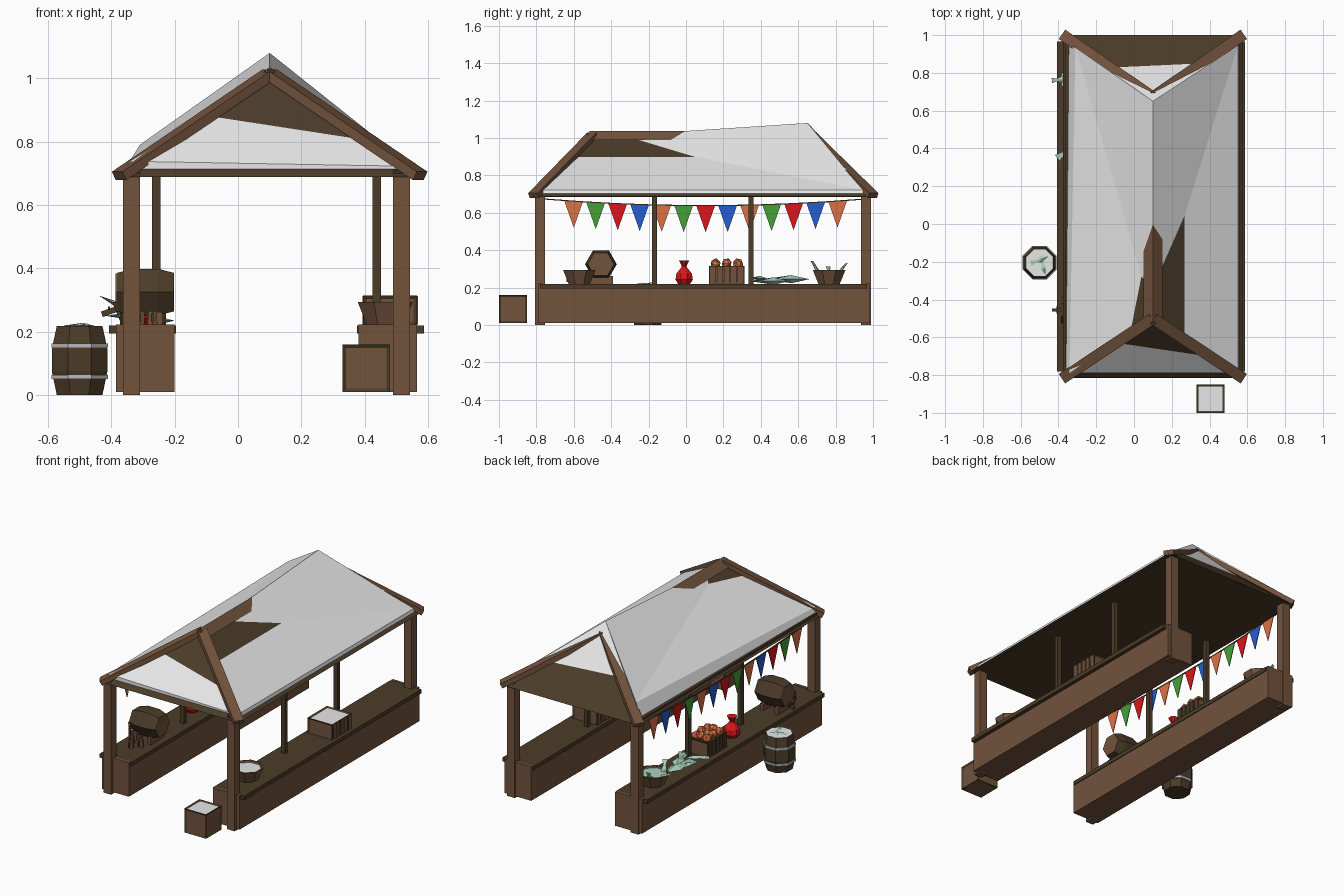
import bpy, bmesh, math
from mathutils import Vector, Matrix

if "Cube" in bpy.data.objects:
    bpy.data.objects.remove(bpy.data.objects["Cube"])


def material(name, r, g, b):
    m = bpy.data.materials.new(name)
    m.use_nodes = True
    m.diffuse_color = (r, g, b, 1)
    m.node_tree.nodes["Principled BSDF"].inputs["Base Color"].default_value = (r, g, b, 1)
    return m


CANVAS = material("canvas white", .8, .8, .8)
WOOD = material("brown wood", .17, .087, .046)
DARK = material("dark wood", .072, .045, .022)
RED = material("red cloth", .7, .008, .01)
ORANGE = material("orange", .72, .17, .06)
GREEN = material("green cloth", .06, .35, .04)
BLUE = material("blue cloth", .017, .11, .65)
FISH = material("pale fish green", .4, .63, .5)
METAL = material("hoop grey", .5, .5, .5)


def finish(name, bm, *mats):
    bmesh.ops.recalc_face_normals(bm, faces=bm.faces)
    mesh = bpy.data.meshes.new(name)
    bm.to_mesh(mesh)
    bm.free()
    for m in mats:
        mesh.materials.append(m)
    ob = bpy.data.objects.new(name, mesh)
    bpy.context.collection.objects.link(ob)
    return ob


def box(name, x, y, z, mat):
    """Box from (min, max) ranges."""
    bm = bmesh.new()
    bmesh.ops.create_cube(bm, size=1)
    for v in bm.verts:
        v.co = [(a + b) / 2 + c * (b - a) for (a, b), c in zip((x, y, z), v.co)]
    return finish(name, bm, mat)


def beam(name, a, b, width, thick, mat):
    """Flat bar between two points, lying on its wide face."""
    a, b = Vector(a), Vector(b)
    d = (b - a).normalized()
    side = d.cross(Vector((0, 0, 1))).normalized()
    up = side.cross(d)
    rot = Matrix((d, side, up)).transposed().to_4x4()
    bm = bmesh.new()
    bmesh.ops.create_cube(bm, size=1)
    bmesh.ops.scale(bm, vec=((b - a).length, width, thick), verts=bm.verts)
    bmesh.ops.transform(bm, matrix=Matrix.Translation((a + b) / 2) @ rot, verts=bm.verts)
    return finish(name, bm, mat)


def lathe(name, profile, sides, loc, mat, cap=None, axis_x=False):
    """Faceted turned part from (radius, height) points, ends closed."""
    bm = bmesh.new()
    rings = []
    for r, h in profile:
        angles = [2 * math.pi * (i + .5) / sides for i in range(sides)]
        rings.append([bm.verts.new((r * math.cos(t), r * math.sin(t), h)) for t in angles])
    for lo, hi in zip(rings, rings[1:]):
        for i in range(sides):
            j = (i + 1) % sides
            bm.faces.new((lo[i], lo[j], hi[j], hi[i]))
    bm.faces.new(rings[0])
    bm.faces.new(rings[-1]).material_index = 1 if cap else 0
    if axis_x:
        bmesh.ops.rotate(bm, matrix=Matrix.Rotation(math.pi / 2, 3, 'Y'), verts=bm.verts)
    ob = finish(name, bm, mat, *([cap] if cap else []))
    ob.location = loc
    return ob


def sheet(name, points, faces, *mats):
    bm = bmesh.new()
    vs = [bm.verts.new(p) for p in points]
    for f in faces:
        bm.faces.new([vs[i] for i in f])
    return finish(name, bm, *mats)


def crate(name, x, y, z, top):
    """Dark framed crate with inset panels."""
    bm = bmesh.new()
    bmesh.ops.create_cube(bm, size=1)
    for v in bm.verts:
        v.co = [(a + b) / 2 + c * (b - a) for (a, b), c in zip((x, y, z), v.co)]
    bm.normal_update()
    sides = list(bm.faces)
    bmesh.ops.inset_individual(bm, faces=sides, thickness=.016, depth=-.006)
    for f in sides:
        f.material_index = 2 if f.normal.z > .5 else 1
    return finish(name, bm, DARK, WOOD, top)


def fish(name, loc, length, direction):
    """Flat diamond body with a tail fin."""
    bm = bmesh.new()
    outline = ((.5, 0, 0), (.1, .17, 0), (-.3, .03, 0), (-.5, .14, 0), (-.5, -.14, 0), (-.3, -.03, 0), (.1, -.17, 0))
    rim = [bm.verts.new(p) for p in outline]
    for h in (.09, -.09):
        hub = bm.verts.new((.1, 0, h))
        for i in range(len(rim)):
            bm.faces.new((rim[i], rim[(i + 1) % len(rim)], hub))
    ob = finish(name, bm, FISH)
    ob.location, ob.scale = loc, (length,) * 3
    ob.rotation_euler = Vector(direction).to_track_quat('X', 'Z').to_euler()
    return ob


CX = .09  # centre line between the two counters

# Counters, posts and eave beams on both sides
for s, side in ((-1, "right"), (1, "left")):
    def span(a, b):
        return tuple(sorted((CX + s * a, CX + s * b)))
    box(side + "_counter_base", span(.29, .475), (-.775, .97), (.01, .197), WOOD)
    box(side + "_counter_top", span(.285, .498), (-.78, .967), (.195, .22), DARK)
    for end, y in (("front", -.79), ("back", .965)):
        box(f"{side}_{end}_counter_end", span(.29, .475), (y, y + .018), (.01, .222), WOOD)
    for end, y in (("front", -.808), ("back", .935)):
        box(f"{side}_{end}_post", span(.4, .453), (y, y + .053), (0, .7), WOOD)
    for i, y in enumerate((-.183, .335)):
        box(f"{side}_thin_post_{i}", span(.335, .362), (y, y + .027), (.21, .7), DARK)
    box(side + "_eave_beam", span(.4, .453), (-.8, .98), (.685, .71), DARK)

# Wooden hip roof
X0, X1, Y0, Y1, RX, RZ = -.375, .575, -.815, 1, .1, 1.015
corners = [(X0, Y0, .688), (X1, Y0, .688), (X1, Y1, .688), (X0, Y1, .688)]
ridge = [(RX, -.5, RZ), (RX, .67, RZ)]
sheet("wooden_roof", corners + ridge,
      [(3, 2, 1, 0), (0, 1, 4), (1, 2, 5, 4), (2, 3, 5), (3, 0, 4, 5)], DARK)
for i, c in enumerate(corners):
    tip = ridge[i // 2]
    beam(f"hip_rafter_{i}", Vector(c) + Vector((0, 0, .004)), tip, .06, .03, WOOD)
sheet("ridge_cap", [(RX + dx, y, RZ + dz) for y in (-.515, .67)
                    for dx, dz in ((-.05, -.025), (0, .022), (.05, -.025))],
      [(0, 1, 4, 3), (1, 2, 5, 4), (0, 2, 1), (3, 4, 5), (0, 3, 5, 2)], WOOD)

# Canvas draped unevenly over the roof
sheet("canvas_cover",
      [(.1, -.49, 1.005), (.1, .65, 1.08), (.55, -.79, .722), (.55, .945, .722),
       (-.342, -.79, .738), (-.31, .935, .79), (-.36, -.79, .715), (-.345, .945, .712),
       (.556, -.79, .702), (.556, .945, .702)],
      [(0, 2, 3), (0, 3, 1), (0, 1, 5), (0, 5, 4), (4, 5, 7, 6),
       (0, 4, 2), (1, 3, 7), (1, 7, 5), (2, 8, 9, 3), (4, 6, 8, 2)], CANVAS)

# String of pennants
def sag(y):
    return .638 + .035 * ((y - .1) / .85) ** 2


steps = [-.76 + i * .19 for i in range(10)]
for i, (a, b) in enumerate(zip(steps, steps[1:])):
    beam(f"pennant_string_{i}", (-.345, a, sag(a)), (-.345, b, sag(b)), .006, .006, DARK)
for i in range(13):
    y = -.6 + i * .1175
    z = sag(y)
    sheet(f"pennant_{i}", [(-.347, y - .05, z), (-.347, y + .05, z), (-.347, y, z - .142),
                           (-.343, y - .05, z), (-.343, y + .05, z), (-.343, y, z - .142)],
          [(0, 1, 2), (5, 4, 3), (0, 3, 4, 1), (1, 4, 5, 2), (2, 5, 3, 0)],
          (ORANGE, GREEN, RED, BLUE)[i % 4])

# Standing barrel with hoops
BARREL = (-.5, -.205, 0)
lathe("barrel", [(.078, 0), (.095, .075), (.095, .145), (.078, .218)], 8, BARREL, DARK, CANVAS)
for i, z in enumerate((.05, .15)):
    lathe(f"barrel_hoop_{i}", [(.085, z), (.0965, z), (.0965, z + .013), (.085, z + .013)], 8, BARREL, METAL)
fish("barrel_fish_a", (-.5, -.19, .219), .1, (1, .4, 0))
fish("barrel_fish_b", (-.48, -.23, .219), .08, (.3, -1, 0))

# Keg lying on a cradle, with tap and tankards
lathe("keg", [(.07, -.09), (.085, -.04), (.085, .04), (.07, .09)], 6, (-.292, -.455, .325), DARK, WOOD, True)
lathe("keg_back", [(.068, -.003), (.068, .003)], 6, (-.384, -.455, .325), WOOD, None, True)
for i, x in enumerate((-.35, -.25)):
    box(f"keg_cradle_{i}", (x - .012, x + .012), (-.52, -.39), (.22, .262), WOOD)
beam("keg_tap", (-.38, -.455, .272), (-.43, -.455, .255), .016, .018, DARK)
box("keg_tap_handle", (-.41, -.404), (-.475, -.435), (.268, .28), DARK)
for i, (x, y) in enumerate(((-.31, -.61), (-.27, -.57), (-.34, -.56))):
    lathe(f"tankard_{i}", [(.018, 0), (.016, .045)], 6, (x, y, .22), WOOD, DARK)
    box(f"tankard_handle_{i}", (x - .004, x + .004), (y - .028, y - .014), (.23, .257), DARK)

# Tied red sack
lathe("sack", [(.035, 0), (.05, .022), (.045, .055), (.016, .088), (.014, .096), (.03, .125)], 8, (-.31, -.01, .22), RED)

# Fruit crate and closed crates
crate("fruit_crate", (-.37, -.23), (.122, .312), (.22, .315), DARK)
crate("counter_crate", (.395, .565), (.122, .312), (.22, .315), CANVAS)
crate("ground_crate", (.33, .48), (-1, -.85), (.01, .16), CANVAS)
for i in range(5):
    y = .128 + i * .037
    for n, x in enumerate((-.372, -.23, .393, .565)):
        box(f"crate_slat_{n}_{i}", (x, x + .003), (y, y + .03), (.222, .313), DARK if n < 2 else WOOD)
for i in range(9):
    bm = bmesh.new()
    bmesh.ops.create_icosphere(bm, subdivisions=1, radius=.028)
    fruit = finish(f"fruit_{i}", bm, ORANGE)
    fruit.location = (-.34 + i // 3 * .04, .158 + i % 3 * .06, .322 + i % 2 * .008)
    fruit.rotation_euler = (i, i * 2, 0)

# Tubs, one holding fish
TUB = [(.062, 0), (.094, .073), (.084, .073), (.08, .062)]
lathe("flour_tub", TUB, 8, (.465, -.57, .22), WOOD, CANVAS)
lathe("fish_tub", TUB, 8, (-.31, .765, .22), WOOD, FISH)
fish("tub_fish_a", (-.34, .70, .295), .11, (-.2, .4, -.7))
fish("tub_fish_b", (-.33, .83, .295), .1, (.2, -.5, -.6))
fish("tub_fish_c", (-.39, .765, .29), .1, (.8, .1, -.4))

# Fish laid on the counter
fish("counter_fish_a", (-.33, .54, .245), .24, (.15, 1, 0))
fish("counter_fish_b", (-.27, .45, .235), .22, (-.4, 1, 0))
fish("counter_fish_c", (-.35, .39, .25), .14, (.7, .5, 0))
